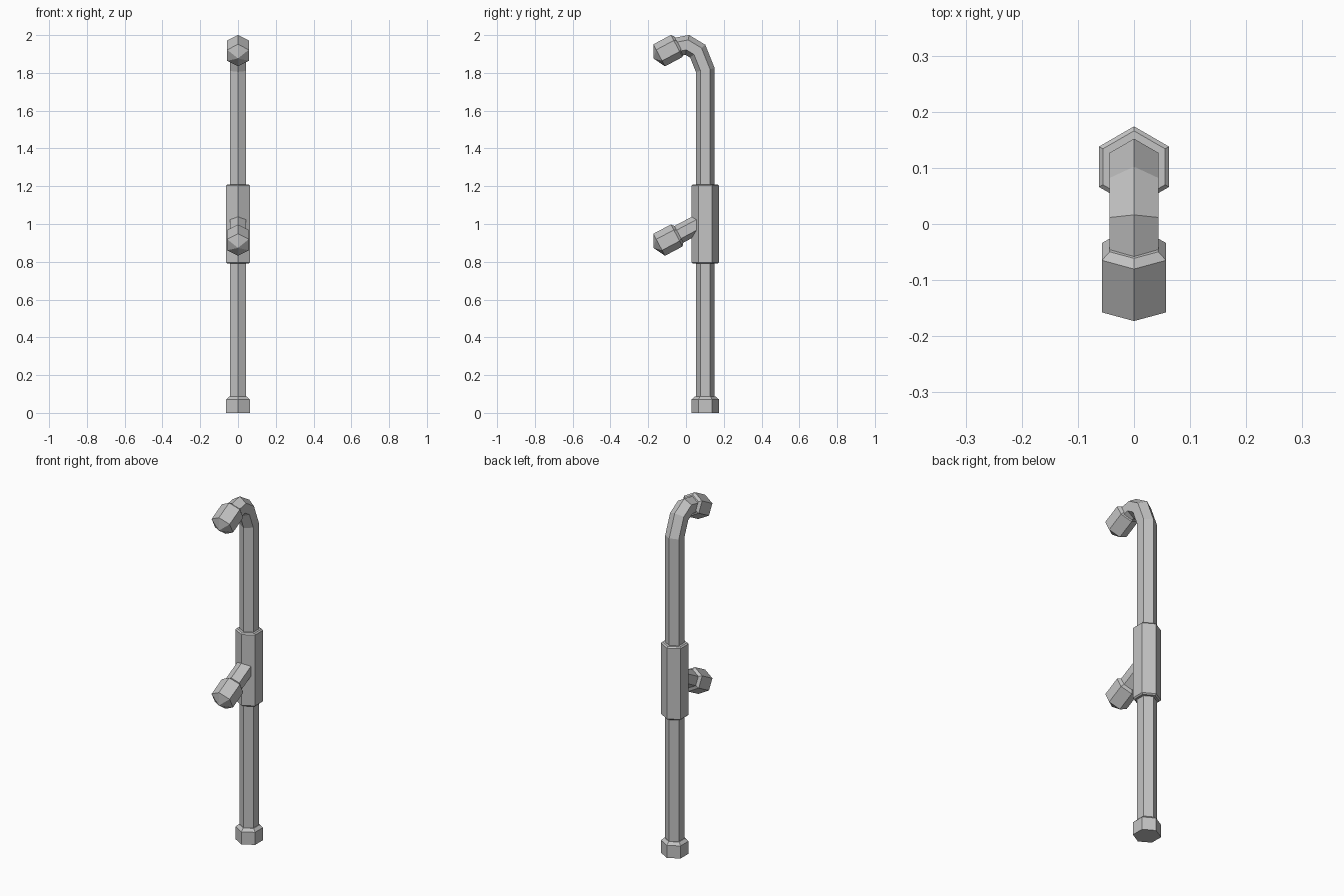
import bpy
import bmesh
from math import cos, sin, pi, radians
from mathutils import Vector

cube = bpy.data.objects.get("Cube")
if cube:
    bpy.data.objects.remove(cube)

grey = bpy.data.materials.new("light grey metal")
grey.use_nodes = True
colour = (0.55, 0.55, 0.55, 1)
grey.diffuse_color = colour
grey.node_tree.nodes["Principled BSDF"].inputs["Base Color"].default_value = colour

SIDES = 6
PIPE_R = 0.05
PIPE_Y = 0.102


def sweep(name, path):
    """Hexagonal tube through (y, z, radius) stations, mitred at the bends."""
    pts = [Vector((0, y, z)) for y, z, r in path]
    bm = bmesh.new()
    rings = []
    for i, p in enumerate(pts):
        before = (p - pts[i - 1]).normalized() if i else None
        after = (pts[i + 1] - p).normalized() if i < len(pts) - 1 else None
        tangent = ((before or after) + (after or before)).normalized()
        stretch = 1 / tangent.dot(before or after)
        side = Vector((1, 0, 0))
        up = tangent.cross(side) * stretch
        r = path[i][2]
        rings.append([bm.verts.new(p + r * (sin(a) * side + cos(a) * up))
                      for a in (2 * pi * k / SIDES for k in range(SIDES))])
    for a, b in zip(rings, rings[1:]):
        for k in range(SIDES):
            n = (k + 1) % SIDES
            bm.faces.new((a[k], a[n], b[n], b[k]))
    bm.faces.new(rings[0])
    if path[-1][2] > 0.001:
        bm.faces.new(rings[-1])
    bmesh.ops.remove_doubles(bm, verts=bm.verts, dist=0.0001)
    bmesh.ops.recalc_face_normals(bm, faces=bm.faces)
    mesh = bpy.data.meshes.new(name)
    bm.to_mesh(mesh)
    bm.free()
    mesh.materials.append(grey)
    obj = bpy.data.objects.new(name, mesh)
    bpy.context.collection.objects.link(obj)
    return obj


# Main riser with the hooked top
sweep("riser_pipe", [(PIPE_Y, 0.02, PIPE_R), (PIPE_Y, 1.815, PIPE_R),
                     (0.062, 1.915, PIPE_R), (0.007, 1.948, PIPE_R),
                     (-0.065, 1.934, PIPE_R)])

# Foot and middle sleeve
sweep("foot_cap", [(PIPE_Y, 0, 0.072), (PIPE_Y, 0.072, 0.072),
                   (PIPE_Y, 0.087, PIPE_R + 0.004)])
sweep("middle_sleeve", [(PIPE_Y, 0.79, 0.064), (PIPE_Y, 0.797, 0.072),
                        (PIPE_Y, 1.203, 0.072), (PIPE_Y, 1.21, 0.064)])

# Outlets tilt forward and down
TILT = radians(28)


def along(z, distance, r):
    """Station at a distance behind the outlet's front rim."""
    return (-0.142 + distance * cos(TILT), z + distance * sin(TILT), r)


sweep("branch_pipe", [along(0.89, 0.24, PIPE_R), along(0.89, 0.08, PIPE_R)])

# Outlet caps with pointed ends
for name, z in (("top_outlet_cap", 1.893), ("branch_outlet_cap", 0.89)):
    sweep(name, [along(z, 0.118, PIPE_R), along(z, 0.105, 0.066),
                 along(z, 0, 0.066), along(z, -0.035, 0)])
